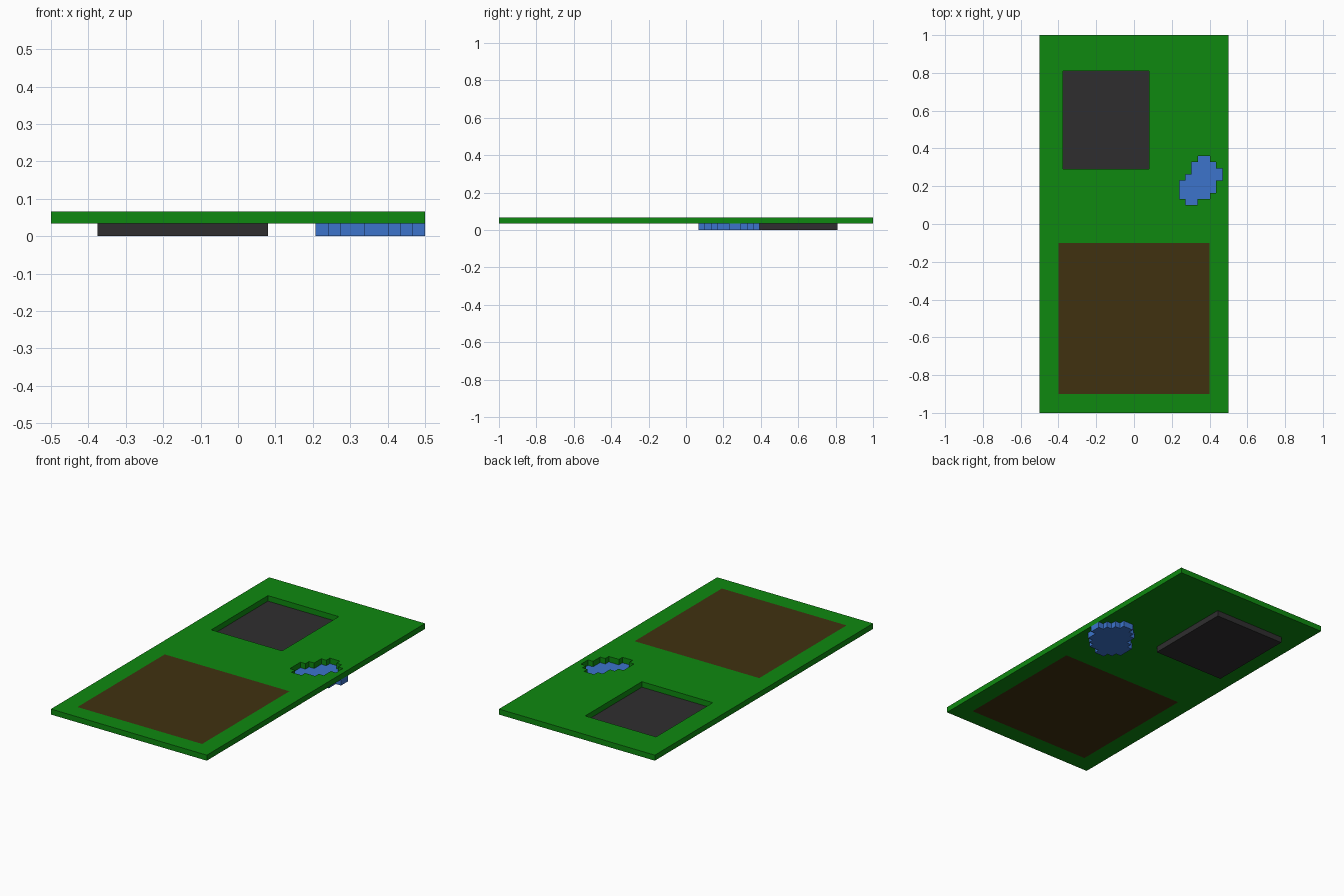
import bpy, bmesh

if "Cube" in bpy.data.objects:
    bpy.data.objects.remove(bpy.data.objects["Cube"])

C = 0.0325                      # size of one pond step
PX, PY = 0.24, 0.10             # lower left corner of the pond opening
Z0, Z1, Z2 = 0.0, 0.034, 0.066  # ground, underside of lawn, top of lawn


def material(name, rgb):
    m = bpy.data.materials.new(name)
    m.diffuse_color = (*rgb, 1)
    m.use_nodes = True
    m.node_tree.nodes["Principled BSDF"].inputs["Base Color"].default_value = m.diffuse_color
    return m


GREEN = material("grass green", (0.0045, 0.25, 0.005))
BROWN = material("soil brown", (0.051, 0.031, 0.005))
BLACK = material("dark grey", (0.028, 0.027, 0.028))
BLUE = material("water blue", (0.045, 0.175, 0.60))


def slab(name, xs, ys, keep, z0, z1, mats, index=lambda x, y: 0):
    """Extrude the kept cells of an uneven grid into one closed slab."""
    bm = bmesh.new()
    verts = {}

    def v(x, y):
        if (x, y) not in verts:
            verts[x, y] = bm.verts.new((x, y, z0))
        return verts[x, y]

    for xa, xb in zip(xs, xs[1:]):
        for ya, yb in zip(ys, ys[1:]):
            mx, my = (xa + xb) / 2, (ya + yb) / 2
            if keep(mx, my):
                f = bm.faces.new([v(xa, ya), v(xb, ya), v(xb, yb), v(xa, yb)])
                f.material_index = index(mx, my)
    res = bmesh.ops.extrude_face_region(bm, geom=bm.faces[:], use_keep_orig=True)
    for g in res["geom"]:
        if isinstance(g, bmesh.types.BMVert):
            g.co.z = z1
    bmesh.ops.recalc_face_normals(bm, faces=bm.faces[:])
    for f in bm.faces:          # side walls take the base colour
        if abs(f.normal.z) < 0.5:
            f.material_index = 0
    me = bpy.data.meshes.new(name)
    bm.to_mesh(me)
    bm.free()
    for m in mats:
        me.materials.append(m)
    ob = bpy.data.objects.new(name, me)
    bpy.context.collection.objects.link(ob)
    return ob


def inside(x, y, box):
    return box[0] < x < box[1] and box[2] < y < box[3]


# Pond opening: first and last step of each row, from front to back
rows = [(1, 2), (0, 4), (0, 5), (0, 5), (1, 6), (2, 6), (2, 5), (3, 4)]
opening = {(i, j) for j, (a, b) in enumerate(rows) for i in range(a, b + 1)}
# Water basin is one step wider all round
basin = {(i + di, j + dj) for i, j in opening
         for di, dj in ((0, 0), (1, 0), (-1, 0), (0, 1), (0, -1))}


def cell(x, y):
    return int((x - PX) // C), int((y - PY) // C)


pond_x = [round(PX + C * i, 5) for i in range(-1, 9)]
pond_y = [round(PY + C * j, 5) for j in range(-1, 10)]
pit = (-0.375, 0.08, 0.29, 0.81)
soil = (-0.4, 0.4, -0.9, -0.1)

# Lawn with pit, pond opening and soil bed
slab("lawn",
     sorted({-0.5, 0.5, *pit[:2], *soil[:2], *pond_x[:-1]}),
     sorted({-1.0, 1.0, *pit[2:], *soil[2:], *pond_y}),
     lambda x, y: not inside(x, y, pit) and cell(x, y) not in opening,
     Z1, Z2, [GREEN, BROWN],
     lambda x, y: int(inside(x, y, soil)))

# Dark floor under the square pit
slab("pit_floor", pit[:2], pit[2:], lambda x, y: True, Z0, Z1, [BLACK])

# Water below the pond opening
slab("pond_water", pond_x, pond_y, lambda x, y: cell(x, y) in basin, Z0, Z1, [BLUE])
